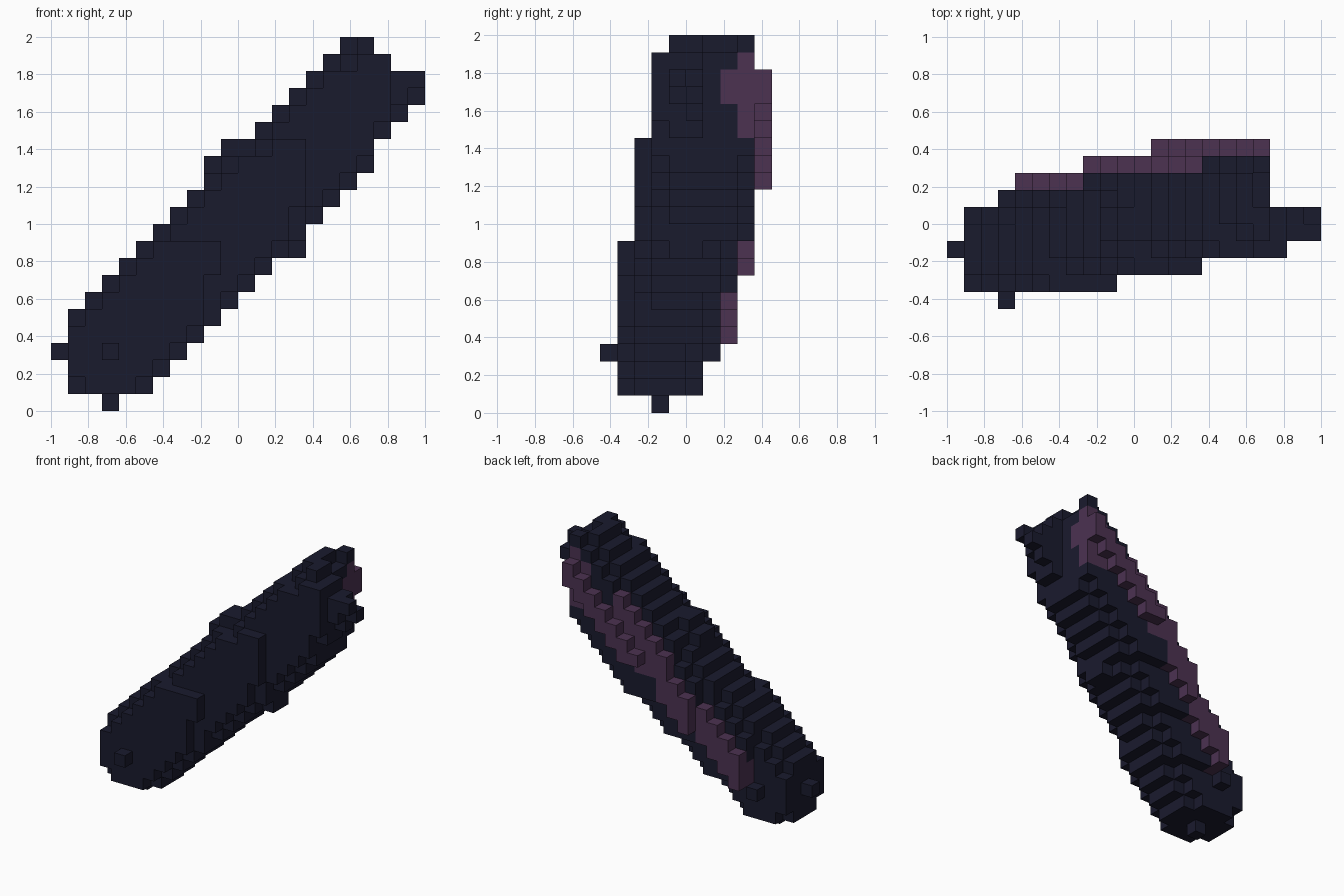
import bpy
import bmesh
from mathutils import Vector

UNIT = 2 / 22            # edge of one cube
STEPS = 17               # cubes along the leaning log

old = bpy.data.objects.get("Cube")
if old:
    bpy.data.objects.remove(old, do_unlink=True)


def make_material(name, color):
    mat = bpy.data.materials.new(name)
    mat.use_nodes = True
    mat.diffuse_color = (*color, 1)
    bsdf = mat.node_tree.nodes["Principled BSDF"]
    bsdf.inputs["Base Color"].default_value = (*color, 1)
    bsdf.inputs["Roughness"].default_value = 0.9
    return mat


def ball(center):
    """Cubes of a rounded lump, five cubes wide."""
    r = range(-2, 3)
    return {(center[0] + a, center[1] + b, center[2] + c)
            for a in r for b in r for c in r if a * a + b * b + c * c <= 9}


def back_limit(i):
    """Furthest dark layer toward the back."""
    return 6 if i < 8 else 7 if i < 10 else 8


def allowed(i, j, k):
    """Trim the ragged upper end and the back."""
    if j > back_limit(i) or k > 21 or i > 19:
        return False
    if i == 19:
        return 3 <= j <= 5 and 16 <= k <= 20
    return (i, k) != (18, 21) or j not in (6, 7)


# Dark log: lumps swept along a diagonal, drifting back and growing thicker
body = set()
for t in range(STEPS):
    for shift in range(t // 5, min(3, t // 3) + 1):
        body |= ball((3 + t, 3 + shift, 3 + t))
body = {c for c in body if allowed(*c)}

# Front layers end in an upright edge
for i, j, low, high in ((9, 1, 8, 9), (14, 2, 12, 15), (19, 3, 17, 20)):
    body = {c for c in body if c[:2] != (i, j)}
    body |= {(i, j, k) for k in range(low, high + 1)} | {(i - 1, j, high)}

# Single cubes poking out of the rounded lower end
body |= {(0, 3, 3), (3, 0, 3), (3, 3, 0), (3, 6, 3)}
# Small bumps on the upper and lower edges
for j in (4, 5):
    body |= {(14, j, 9), (9, j, 14), (10, j, 15)}
# Splinter at the upper end
body |= {(20, 4, 18), (20, 4, 19), (21, 4, 19), (20, 5, 17),
         (20, 5, 18), (20, 5, 19), (21, 5, 18)}

# Purple stripe along the back
stripe = set()
for i in range(4, 19):
    top = min(9, 7 + (i - 4) // 4)
    stripe |= {(i, top - 1, i), (i, top - 1, i + 1)}
    reach = 3 if i < 12 else 2
    stripe |= {(i, top, k) for k in range(max(i, top + 4 if top == 9 else 0), i + reach)}
# Stripe covers the whole back layer in the middle
stripe |= {c for c in body if c[1] == 8 and 10 <= c[0] < 15 and c[2] >= c[0]}
# Stripe widening at the open upper end
stripe |= {(18, 8, k) for k in range(16, 21)}
stripe |= {(17, 8, k) for k in range(16, 20)}
stripe |= {(18, 7, 18), (18, 7, 19)}
# The stripe begins one cube higher where it reaches its last layer
stripe.remove((11, 8, 11))
body.add((11, 8, 11))
body -= stripe


def build(name, cells, solid, mat):
    """Make one mesh from the outer faces of a set of cubes."""
    bm = bmesh.new()
    verts = {}

    def corner(p):
        key = tuple(round(v) for v in p)
        if key not in verts:
            verts[key] = bm.verts.new(
                (key[0] * UNIT - 1, (key[1] - 5) * UNIT, key[2] * UNIT))
        return verts[key]

    for cell in sorted(cells):
        mid = Vector(cell) + Vector((0.5, 0.5, 0.5))
        for axis in range(3):
            for sign in (-1, 1):
                n = Vector((0, 0, 0))
                n[axis] = sign
                if tuple(round(v) for v in Vector(cell) + n) in solid:
                    continue
                u = Vector((0, 0, 0))
                u[(axis + 1) % 3] = 1
                w = n.cross(u)
                bm.faces.new([corner(mid + (n + u * a + w * b) / 2)
                              for a, b in ((-1, -1), (1, -1), (1, 1), (-1, 1))])
    mesh = bpy.data.meshes.new(name)
    bm.to_mesh(mesh)
    bm.free()
    mesh.materials.append(mat)
    obj = bpy.data.objects.new(name, mesh)
    bpy.context.collection.objects.link(obj)


solid = body | stripe
build("log_body", body, solid, make_material("dark_navy", (0.01, 0.0105, 0.027)))
build("back_stripe", stripe, solid, make_material("dusky_purple", (0.072, 0.032, 0.083)))
